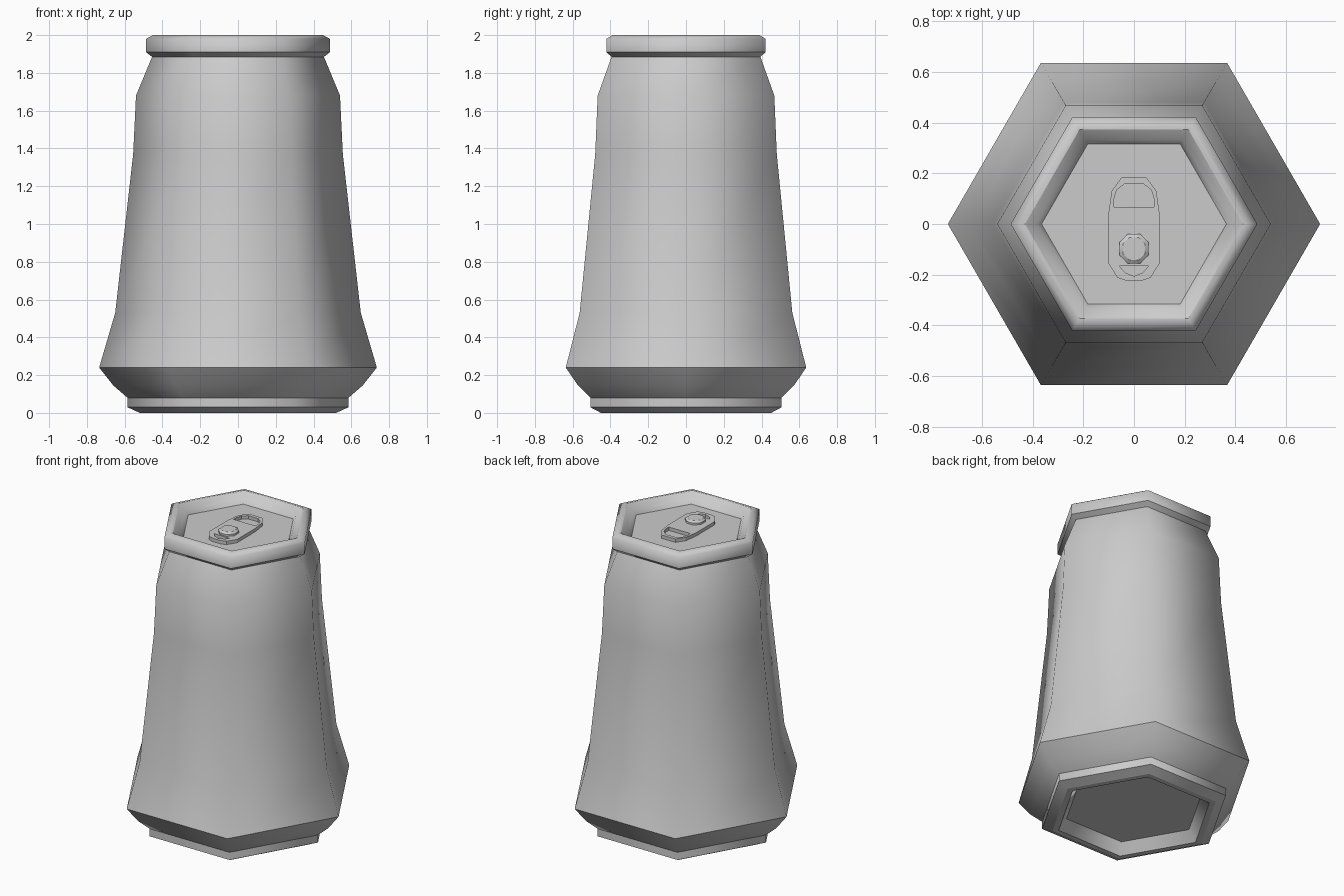
import bpy, bmesh, math

if "Cube" in bpy.data.objects:
    bpy.data.objects.remove(bpy.data.objects["Cube"])


def finish(bm, name):
    bmesh.ops.recalc_face_normals(bm, faces=bm.faces[:])
    mesh = bpy.data.meshes.new(name)
    bm.to_mesh(mesh)
    bm.free()
    obj = bpy.data.objects.new(name, mesh)
    bpy.context.collection.objects.link(obj)
    return obj


def lathe(name, profile, sides, center=(0, 0), turn=0.0):
    """Stack polygon rings (radius, z, sharp) and cap both ends."""
    bm = bmesh.new()
    rings = []
    for r, z, _ in profile:
        angles = [turn + 2 * math.pi * i / sides for i in range(sides)]
        rings.append([bm.verts.new((center[0] + r * math.cos(a),
                                    center[1] + r * math.sin(a), z)) for a in angles])
    for low, high in zip(rings, rings[1:]):
        for i in range(sides):
            j = (i + 1) % sides
            bm.faces.new((low[i], low[j], high[j], high[i])).smooth = True
    bm.faces.new(rings[0][::-1])
    bm.faces.new(rings[-1])
    for (_, _, sharp), ring in zip(profile, rings):
        if sharp:
            for i in range(sides):
                bm.edges.get((ring[i], ring[(i + 1) % sides])).smooth = False
    return finish(bm, name)


def mirrored(half):
    """Close a right-hand outline by mirroring it across x = 0."""
    return half + [(-x, y) for x, y in reversed(half) if x > 0]


def plate(name, loops, z, thickness):
    """Flat plate with holes: first loop is the outline, the rest are holes."""
    bm = bmesh.new()
    for loop in loops:
        vs = [bm.verts.new((x, y, z)) for x, y in loop]
        for i, v in enumerate(vs):
            bm.edges.new((v, vs[(i + 1) % len(vs)]))
    bmesh.ops.triangle_fill(bm, use_beauty=True, edges=bm.edges[:], normal=(0, 0, 1))
    ext = bmesh.ops.extrude_face_region(bm, geom=bm.faces[:], use_keep_orig=True)
    moved = [g for g in ext["geom"] if isinstance(g, bmesh.types.BMVert)]
    bmesh.ops.translate(bm, verts=moved, vec=(0, 0, thickness))
    return finish(bm, name)


# Can shell: recessed base, flared body, neck, rim and sunken lid
lathe("can_body", [
    (0.43, 0.07, True), (0.48, 0.0, True), (0.52, 0.0, True),
    (0.585, 0.03, True), (0.585, 0.08, True), (0.66, 0.145, False),
    (0.735, 0.24, True), (0.65, 0.53, False), (0.555, 1.37, False),
    (0.54, 1.68, False), (0.455, 1.885, True), (0.487, 1.91, True),
    (0.487, 1.98, False), (0.45, 2.0, False), (0.43, 2.0, True),
    (0.385, 1.97, False), (0.365, 1.94, True)], 6)

# Pull tab with finger hole and small crescent slot
outline = mirrored([(0.05, 0.183), (0.088, 0.13), (0.101, 0.04),
                    (0.101, -0.155), (0.065, -0.212), (0.03, -0.224)])
finger_hole = mirrored([(0.035, 0.16), (0.068, 0.135), (0.079, 0.1), (0.079, 0.067)])
slot = mirrored([(0.058, -0.166), (0.035, -0.192), (0.0, -0.206)])
plate("pull_tab", [outline, finger_hole, slot], 1.94, 0.022)

# Rivet holding the tab
lathe("tab_rivet", [(0.063, 1.94, True), (0.063, 1.974, True), (0.048, 1.985, True)],
      8, (0, -0.098), math.pi / 8)
